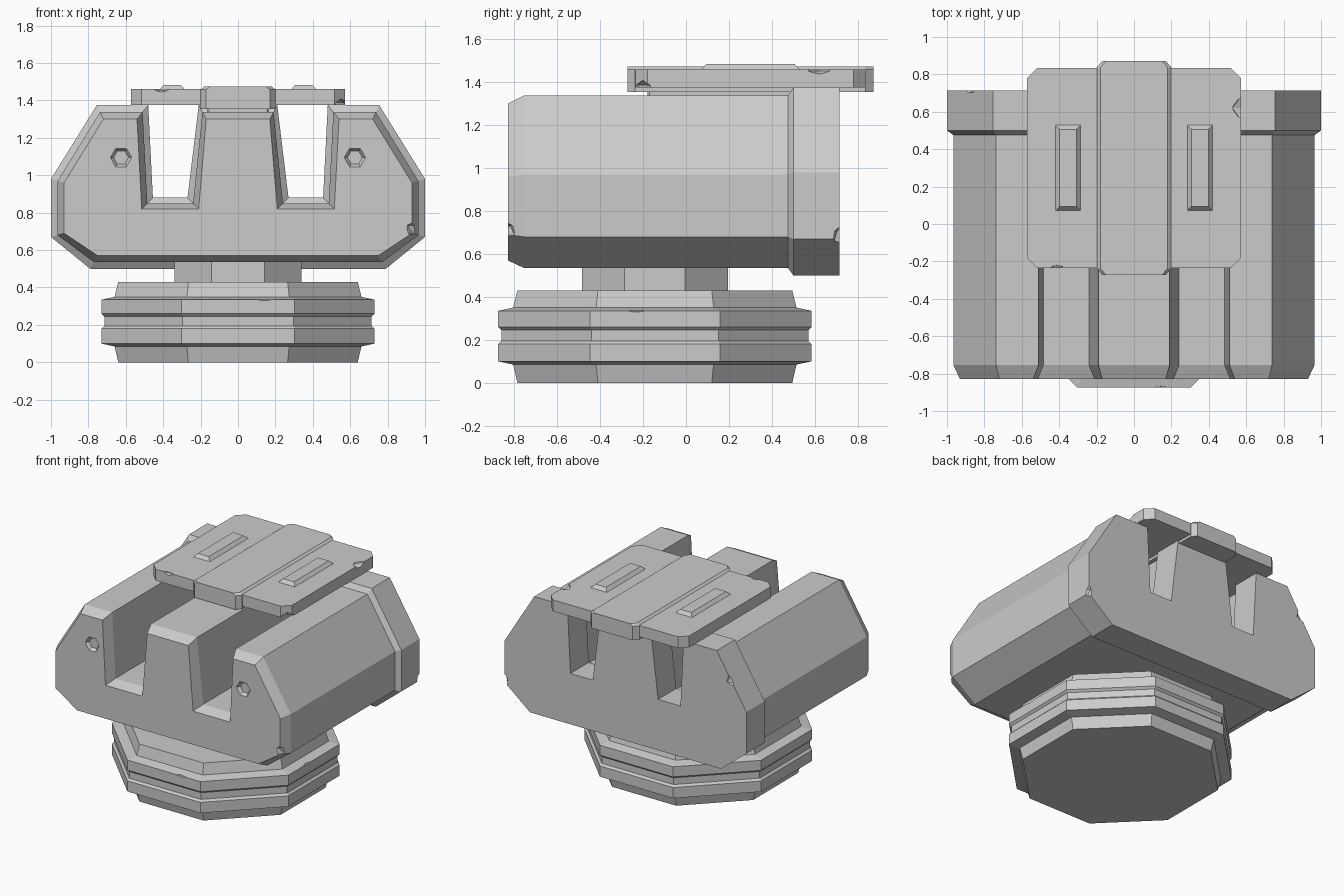
import bpy, bmesh
from math import pi, cos, sin
from mathutils import Matrix, Vector

cube = bpy.data.objects.get("Cube")
if cube:
    bpy.data.objects.remove(cube, do_unlink=True)

grey = bpy.data.materials.new("stone_grey")
grey.use_nodes = True
GREY = (0.6, 0.6, 0.6, 1)
grey.diffuse_color = GREY
grey.node_tree.nodes["Principled BSDF"].inputs["Base Color"].default_value = GREY


def add_object(name, bm):
    bmesh.ops.recalc_face_normals(bm, faces=bm.faces[:])
    mesh = bpy.data.meshes.new(name)
    bm.to_mesh(mesh)
    bm.free()
    mesh.materials.append(grey)
    obj = bpy.data.objects.new(name, mesh)
    bpy.context.collection.objects.link(obj)
    return obj


def loft(name, sections):
    """Skin matching closed sections and cap both ends."""
    bm = bmesh.new()
    rings = [[bm.verts.new(p) for p in s] for s in sections]
    for a, b in zip(rings, rings[1:]):
        for i in range(len(a)):
            j = (i + 1) % len(a)
            bm.faces.new((a[i], a[j], b[j], b[i]))
    bm.faces.new(rings[0])
    bm.faces.new(rings[-1])
    return add_object(name, bm)


def cut(obj, cutters):
    """Subtract each cutter from the object and discard it."""
    for cutter in cutters:
        mod = obj.modifiers.new("cut", "BOOLEAN")
        mod.operation = "DIFFERENCE"
        mod.solver = "EXACT"
        mod.object = cutter
        cutter.hide_render = True
        bpy.context.view_layer.objects.active = obj
        bpy.ops.object.modifier_apply(modifier=mod.name)
        bpy.data.objects.remove(cutter, do_unlink=True)


def chip(location, size):
    bm = bmesh.new()
    m = Matrix.Translation(location) @ Matrix.Diagonal(Vector(size).to_4d())
    bmesh.ops.create_icosphere(bm, subdivisions=1, radius=1, matrix=m)
    return add_object("chip_cutter", bm)


def mirrored(half):
    return half + [(-x, v) for x, v in reversed(half)]


def octagon(apothem, z, cy):
    r = apothem / cos(pi / 8)
    return [(r * cos((k + .5) * pi / 4), cy + r * sin((k + .5) * pi / 4), z)
            for k in range(8)]


# Body: slotted profile lofted front to back, flaring into a rear collar
COLLAR = [(.79, .5), (1, .67), (1, .98), (.755, 1.375),
          (.48, 1.375), (.455, .88), (.27, .88), (.21, 1.375)]
FRONT = [(.75, .57), (.93, .69), (.93, .96), (.72, 1.3),
         (.54, 1.3), (.515, .82), (.21, .82), (.17, 1.3)]


def body_section(y, t):
    half = [tuple(Vector(c).lerp(Vector(f), t)) for c, f in zip(COLLAR, FRONT)]
    return [(x, y, z) for x, z in mirrored(half)]


body = loft("body", [body_section(y, t) for y, t in
                     ((-.83, 1), (-.755, .5), (.475, .5), (.5, 0), (.715, 0))])


# Hexagonal sockets in the front face
def hexagon(cx, r, y):
    return [(cx + r * cos(k * pi / 3), y, 1.095 + r * sin(k * pi / 3))
            for k in range(6)]


sockets = [loft("socket_cutter", [hexagon(s * .625, .064, -.84),
                                  hexagon(s * .625, .04, -.805)])
           for s in (-1, 1)]
cut(body, sockets)

# Worn edges on the body
cut(body, [chip((.95, -.85, .71), (.06, .06, .05)),
           chip((1.0, .73, .68), (.03, .05, .06)),
           chip((-.89, .74, 1.19), (.07, .05, .06))])

# Octagonal base with two raised bands, and the neck above it
CY = -.145
PROFILE = [(.64, 0), (.66, .085), (.73, .1), (.73, .18), (.715, .195),
           (.715, .245), (.73, .26), (.73, .335), (.66, .35), (.64, .43)]
base = loft("base", [octagon(a, z, CY) for a, z in PROFILE])
cut(base, [chip((.15, CY - .75, .345), (.09, .035, .025)),
           chip((.75, -.23, .345), (.035, .09, .025))])
loft("neck", [octagon(.34, z, CY) for z in (.4, .56)])


# Top plate: flat wings, raised spine and a spacer underneath
def plate_section(z, w, corner, y0, y1, dy):
    return [(w - corner, y0, z), (w, y0 + dy, z), (w, y1 - dy, z),
            (w - corner, y1, z), (corner - w, y1, z), (-w, y1 - dy, z),
            (-w, y0 + dy, z), (corner - w, y0, z)]


wings = loft("plate_wings", [plate_section(z, .572, .055, -.235, .835, .055)
                             for z in (1.375, 1.46)])
cut(wings, [chip((-.41, -.245, 1.465), (.05, .03, .025)),
            chip((.58, .62, 1.465), (.06, .06, .03)),
            chip((.55, -.2, 1.37), (.05, .05, .04))])
loft("plate_spine", [plate_section(z, w, .03, -.272, .872, .035)
                     for z, w in ((1.355, .2), (1.458, .2), (1.474, .18))])
loft("plate_spacer", [plate_section(z, .165, .01, -.18, .5, .01)
                      for z in (1.3, 1.38)])

# Two raised bars on the plate
for side, sign in (("left", 1), ("right", -1)):
    loft(side + "_bar", [
        [(sign * .352 + a * (.067 - i), .3 + b * (.228 - i), z)
         for a, b in ((-1, -1), (1, -1), (1, 1), (-1, 1))]
        for z, i in ((1.45, 0), (1.46, 0), (1.484, .022))])
